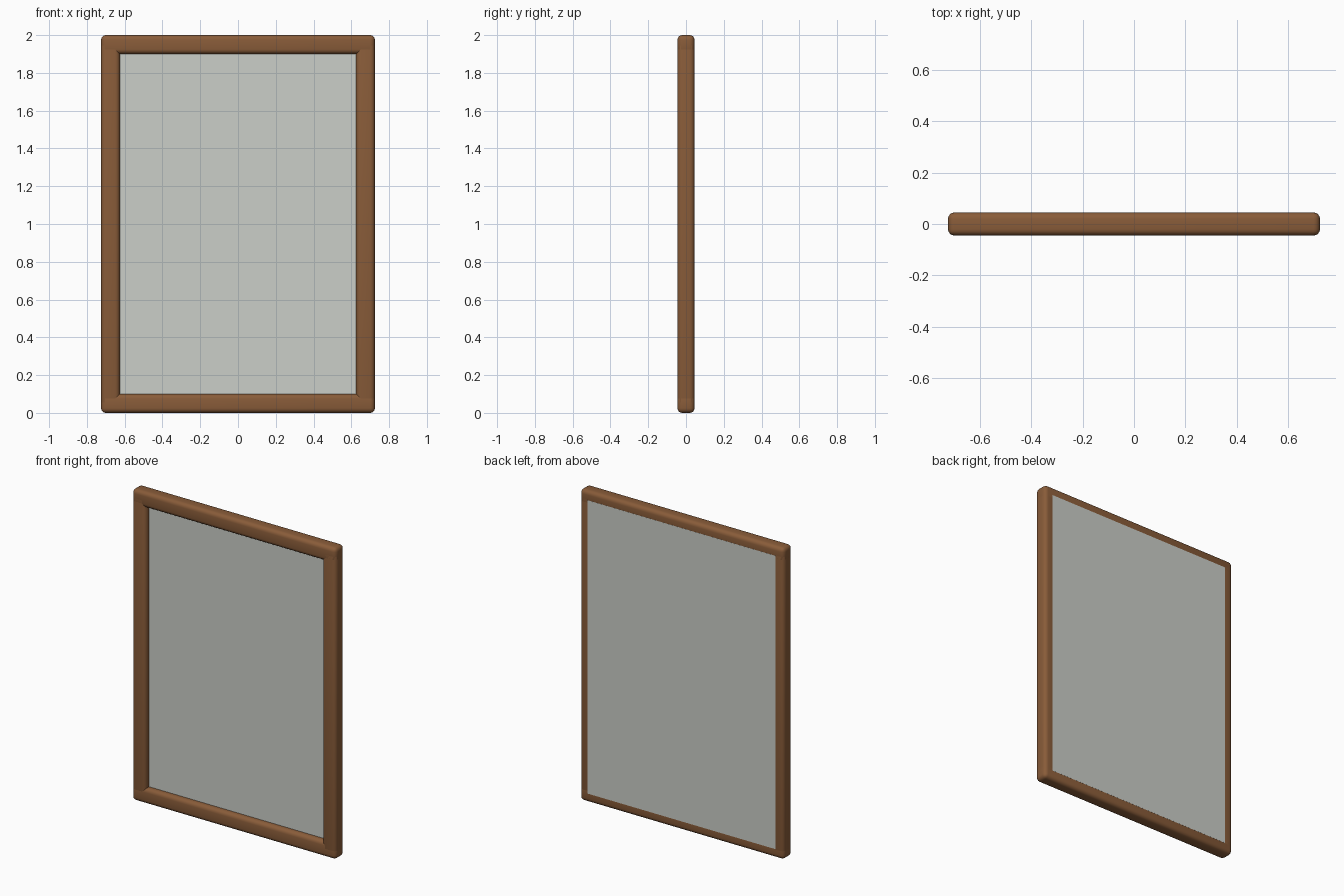
import bpy

cube = bpy.data.objects.get("Cube")
if cube:
    bpy.data.objects.remove(cube, do_unlink=True)

HALF_W, HEIGHT, HALF_D, BAR = 0.725, 2.0, 0.045, 0.1


def material(name, colour):
    mat = bpy.data.materials.new(name)
    mat.use_nodes = True
    mat.diffuse_color = colour
    mat.node_tree.nodes["Principled BSDF"].inputs["Base Color"].default_value = colour
    return mat


def box(name, low, high, mat, radius=0.0):
    """Box between two corners, with optional rounded edges."""
    centre = [(a + b) / 2 for a, b in zip(low, high)]
    bpy.ops.mesh.primitive_cube_add(size=1, location=centre)
    obj = bpy.context.object
    obj.name = name
    obj.scale = [b - a for a, b in zip(low, high)]
    bpy.ops.object.transform_apply(location=False, rotation=False, scale=True)
    obj.data.materials.append(mat)
    if radius:
        bevel = obj.modifiers.new("rounded_edges", "BEVEL")
        bevel.width = radius
        bevel.segments = 4
        bpy.ops.object.modifier_apply(modifier=bevel.name)
        bpy.ops.object.shade_smooth_by_angle()
    return obj


wood = material("brown wood", (0.25, 0.107, 0.041, 1))
glass = material("pale grey pane", (0.6, 0.62, 0.58, 1))

# Full-width top and bottom rails
for name, z in (("bottom_rail", 0), ("top_rail", HEIGHT - BAR)):
    box(name, (-HALF_W, -HALF_D, z), (HALF_W, HALF_D, z + BAR), wood, 0.025)

# Side stiles, their ends set into the rails
for name, x in (("right_stile", -HALF_W), ("left_stile", HALF_W - BAR)):
    box(name, (x, -HALF_D, 0.03), (x + BAR, HALF_D, HEIGHT - 0.03), wood, 0.025)

# Pane recessed at the front and flush with the back
box("pane", (-0.667, -0.01, 0.058), (0.667, HALF_D + 0.0006, HEIGHT - 0.058), glass)
